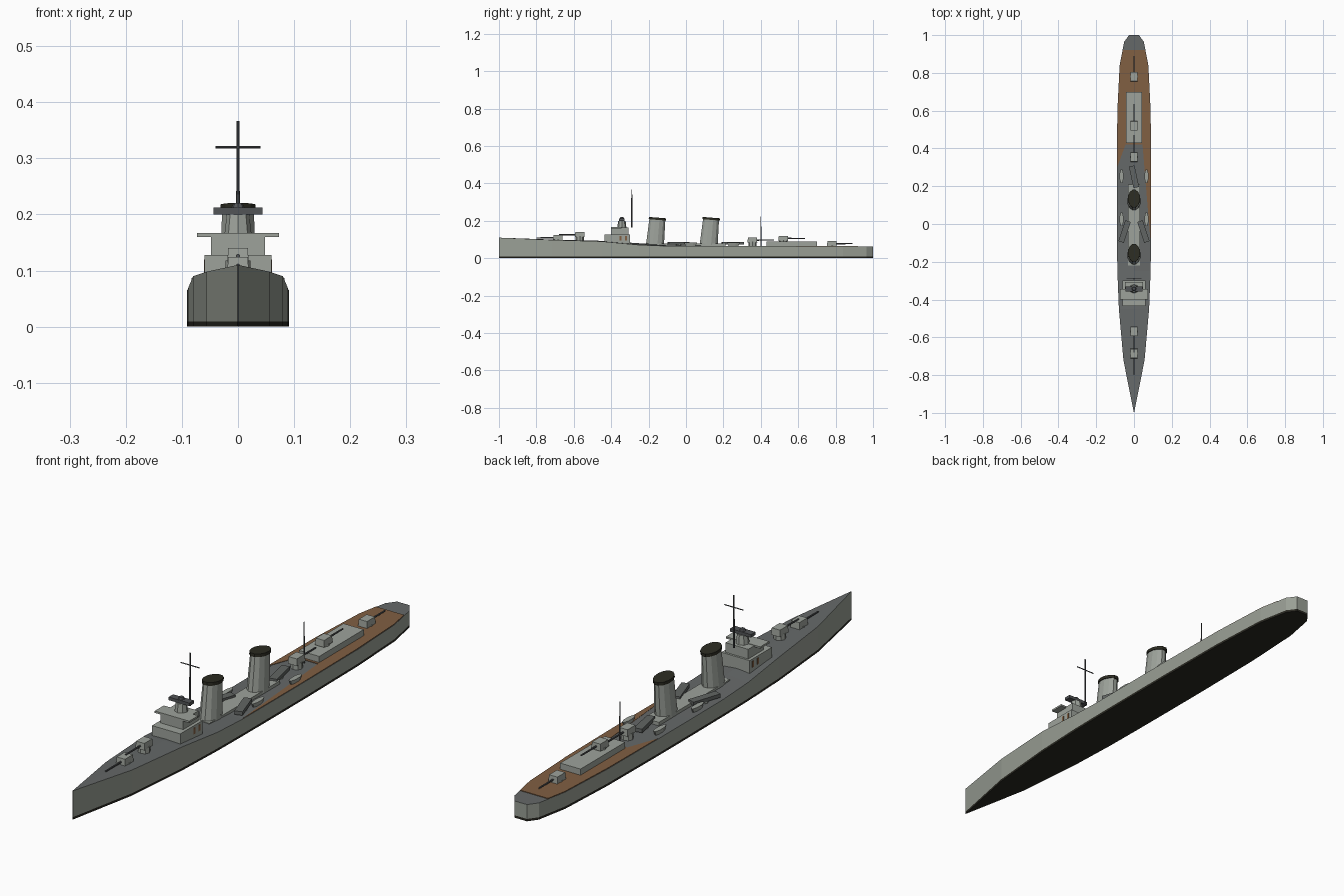
import bpy, bmesh, math
from mathutils import Matrix, Vector

if "Cube" in bpy.data.objects:
    bpy.data.objects.remove(bpy.data.objects["Cube"])


def mat(name, r, g, b):
    m = bpy.data.materials.new(name)
    m.diffuse_color = (r, g, b, 1)
    m.use_nodes = True
    m.node_tree.nodes["Principled BSDF"].inputs["Base Color"].default_value = m.diffuse_color
    return m


HULL = mat("hull_grey", .32, .345, .30)
LIGHT = mat("light_grey", .34, .365, .33)
DECK = mat("deck_grey", .13, .14, .14)
WOOD = mat("wood_brown", .22, .115, .055)
BOOT = mat("waterline_black", .022, .021, .015)
CAP = mat("funnel_black", .025, .025, .016)
DARK = mat("dark_fittings", .085, .09, .095)
TUBE = mat("tube_grey", .12, .13, .125)


def make(name, bm, *mats):
    bmesh.ops.recalc_face_normals(bm, faces=bm.faces)
    me = bpy.data.meshes.new(name)
    bm.to_mesh(me)
    bm.free()
    for m in mats:
        me.materials.append(m)
    ob = bpy.data.objects.new(name, me)
    bpy.context.collection.objects.link(ob)
    return ob


def box(name, x0, x1, y0, y1, z0, z1, m, turn=0, slope=0):
    """Box by limits; turn spins it about z, slope draws the top inwards."""
    bm = bmesh.new()
    bmesh.ops.create_cube(bm, size=1)
    for v in bm.verts:
        k = 1 - slope if v.co.z > 0 else 1
        v.co = (v.co.x * (x1 - x0) * k, v.co.y * (y1 - y0) * k, v.co.z * (z1 - z0))
    bm.transform(Matrix.Translation(((x0 + x1) / 2, (y0 + y1) / 2, (z0 + z1) / 2))
                 @ Matrix.Rotation(turn, 4, 'Z'))
    return make(name, bm, m)


def rod(name, a, b, r, m, r2=None, sides=8):
    a, b = Vector(a), Vector(b)
    bm = bmesh.new()
    bmesh.ops.create_cone(bm, cap_ends=True, segments=sides, radius1=r,
                          radius2=r if r2 is None else r2, depth=(b - a).length)
    q = Vector((0, 0, 1)).rotation_difference(b - a).to_matrix().to_4x4()
    bm.transform(Matrix.Translation((a + b) / 2) @ q)
    return make(name, bm, m)


def loft(name, rings, m, sides=12):
    """Stack of ellipses (cy, z, rx, ry, tilt), capped at both ends."""
    bm = bmesh.new()
    loops = []
    for cy, z, rx, ry, tilt in rings:
        pts = []
        for i in range(sides):
            t = 2 * math.pi * (i + .5) / sides
            dy = ry * math.sin(t)
            pts.append(bm.verts.new((rx * math.cos(t), cy + dy, z - dy * tilt)))
        loops.append(pts)
    for a, b in zip(loops, loops[1:]):
        for i in range(sides):
            j = (i + 1) % sides
            bm.faces.new((a[i], a[j], b[j], b[i]))
    bm.faces.new(loops[0])
    bm.faces.new(loops[-1])
    return make(name, bm, m)


# Hull: stations of (y, half width, deck edge z, deck centre z)
ST = [(-1, .0006, .11, .11), (-.72, .056, .098, .1), (-.45, .08, .09, .093),
      (-.25, .088, .071, .08), (-.1, .09, .065, .071), (.1, .091, .065, .067),
      (.3, .091, .065, .065), (.6, .088, .064, .064), (.84, .076, .064, .064),
      (.965, .052, .064, .064), (1, .026, .064, .064)]


def half_width(y):
    for a, b in zip(ST, ST[1:]):
        if a[0] <= y <= b[0]:
            return a[1] + (b[1] - a[1]) * (y - a[0]) / (b[0] - a[0])


bm = bmesh.new()
sections = []
for y, w, ze, zc in ST:
    pts = [(-w, 0), (-w, .009), (-w, ze), (0, zc), (w, ze), (w, .009), (w, 0)]
    sections.append([bm.verts.new((x, y, z)) for x, z in pts])
slots = [1, 0, 2, 2, 0, 1, 1]     # waterline, side, deck, deck, side, waterline, bottom
for a, b in zip(sections, sections[1:]):
    for i in range(7):
        j = (i + 1) % 7
        bm.faces.new((a[i], a[j], b[j], b[i])).material_index = slots[i]
for end in (sections[0], sections[-1]):
    bm.faces.new(end[1:6])
    bm.faces.new((end[0], end[1], end[5], end[6])).material_index = 1
make("hull", bm, HULL, BOOT, DECK)

# Wooden after deck, with a strip running forward on one side
outline = [(half_width(y) * .98, y) for y in (-.1, .1, .3, .6, .84, .92)]
outline += [(-half_width(y) * .98, y) for y in (.92, .84, .6, .3)]
outline += [(-.045, .42), (.045, .42)]
bm = bmesh.new()
face = bm.faces.new([bm.verts.new((x, y, .06)) for x, y in outline])
ext = bmesh.ops.extrude_face_region(bm, geom=[face])
for v in ext["geom"]:
    if isinstance(v, bmesh.types.BMVert):
        v.co.z = .0665
bmesh.ops.triangulate(bm, faces=[f for f in bm.faces if len(f.verts) > 4])
make("wood_deck", bm, WOOD)

# Bridge
box("bridge_base", -.06, .06, -.435, -.3, .07, .128, LIGHT)
box("bridge_house", -.048, .048, -.4, -.308, .128, .16, LIGHT)
box("bridge_wings", -.073, .073, -.4, -.345, .16, .167, LIGHT)
box("bridge_roof", -.048, .048, -.345, -.308, .16, .165, LIGHT)
rod("director_column", (0, -.343, .165), (0, -.343, .2), .024, LIGHT, .02)
box("director_bar", -.044, .044, -.357, -.33, .2, .212, DARK)
rod("director_top", (0, -.343, .212), (0, -.343, .22), .012, DARK, .008)
for s in (-1, 1):
    for y in (-.35, -.32):
        box("bridge_door", s * .06 - .001, s * .06 + .001, y - .005, y + .005,
            .096, .12, WOOD)

# Masts
rod("fore_mast", (0, -.29, .165), (0, -.29, .367), .0035, DARK, .0025)
rod("fore_yard", (-.04, -.29, .32), (.04, -.29, .32), .002, DARK)
rod("aft_mast", (0, .4, .065), (0, .4, .222), .003, DARK, .002)

# Midships house and raked funnels
box("midships_house", -.032, .032, -.22, .21, .06, .079, LIGHT)
for name, y in (("fore", -.166), ("aft", .121)):
    loft(name + "_funnel", [(y, .07, .035, .05, 0), (y + .013, .209, .029, .044, .08)], LIGHT)
    loft(name + "_funnel_cap", [(y + .013, .205, .032, .048, .08),
                                (y + .014, .217, .032, .048, .08)], CAP)

# Guns: (centre y, deck z, roof z, barrel z, muzzle y)
GUNS = [(-.685, .095, .124, .109, -.8), (-.568, .1, .14, .126, -.68),
        (.355, .065, .111, .097, .47), (.52, .088, .119, .106, .635),
        (.78, .064, .092, .078, .89)]
for i, (y, z0, z1, zb, muzzle) in enumerate(GUNS, 1):
    rod(f"gun_mount_{i}", (0, y, z0 - .004), (0, y, z1 - .022), .022, LIGHT)
    box(f"gun_house_{i}", -.019, .019, y - .026, y + .026, z1 - .026, z1, LIGHT, slope=.08)
    rod(f"gun_barrel_{i}", (0, y, zb), (0, muzzle, zb), .0038, DARK, .003)

# After deckhouse
box("aft_deckhouse", -.043, .043, .43, .7, .06, .09, LIGHT)

# Torpedo tube banks
for name, x, y, turn in (("left", -.05, -.04, -.32), ("right", .05, -.04, .32),
                         ("centre", 0, .25, .21)):
    rod(name + "_tube_mount", (x, y, .062), (x, y, .075), .014, LIGHT)
    box(name + "_tubes", x - .015, x + .015, y - .058, y + .058, .073, .087, TUBE, turn)

# Ship's boats
for s in (-1, 1):
    for y in (.025, .253):
        ob = loft("boat", [(0, .065, .006, .028, 0), (0, .083, .011, .038, 0)], LIGHT, 8)
        ob.location = (s * .066, y, 0)
